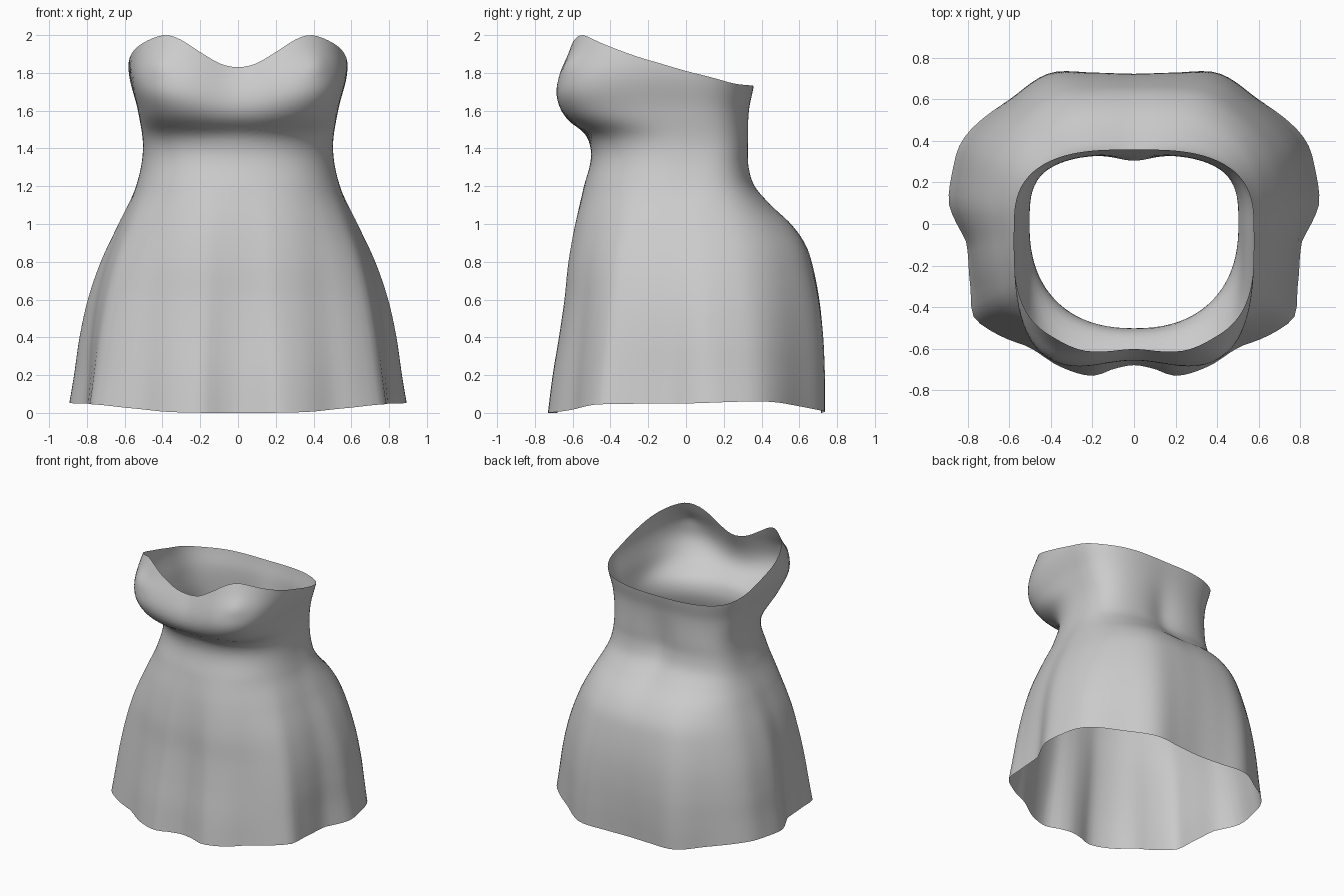
import bpy, math

cube = bpy.data.objects.get("Cube")
if cube:
    bpy.data.objects.remove(cube, do_unlink=True)


def spline(keys):
    """Smooth curve through (position, value) pairs."""
    last = len(keys) - 1

    def slope(i):
        a, b = keys[max(i - 1, 0)], keys[min(i + 1, last)]
        return (b[1] - a[1]) / (b[0] - a[0])

    def curve(p):
        p = min(max(p, keys[0][0]), keys[-1][0])
        i = 0
        while i < last - 1 and p > keys[i + 1][0]:
            i += 1
        (x0, y0), (x1, y1) = keys[i], keys[i + 1]
        h = x1 - x0
        t = (p - x0) / h
        s = 1 - t
        return (y0 * s * s * (1 + 2 * t) + y1 * t * t * (1 + 2 * s)
                + h * t * s * (slope(i) * s - slope(i + 1) * t))
    return curve


def half_ring(keys):
    """Spline over 0 to 180 degrees, level where the two halves meet."""
    before = (-keys[1][0], keys[1][1])
    after = (360 - keys[-2][0], keys[-2][1])
    return spline([before] + keys + [after])


# Body profiles by height
side = spline([(0, .91), (.2, .875), (.4, .845), (.6, .80), (.8, .73), (1, .635),
               (1.2, .54), (1.4, .503), (1.6, .53), (1.8, .578), (2, .57)])
front = spline([(0, .735), (.2, .71), (.4, .677), (.6, .648), (.8, .628), (1, .592),
                (1.2, .54), (1.32, .507), (1.4, .505), (1.48, .54), (1.55, .64),
                (1.62, .695), (1.7, .715), (1.8, .702), (1.9, .665), (2, .635)])
back = spline([(0, .72), (.2, .727), (.4, .725), (.6, .707), (.8, .667), (.9, .63),
               (1, .56), (1.1, .455), (1.2, .37), (1.3, .338), (1.4, .334),
               (1.6, .337), (1.75, .362), (2, .37)])
front_square = spline([(0, 2.5), (1.2, 2.4), (1.45, 2.4), (1.6, 3.4), (1.7, 3.9),
                       (1.82, 3.6), (2, 2.9)])
back_square = spline([(0, 2.5), (1, 2.6), (1.35, 3.3), (1.6, 2.9), (2, 2.8)])
cleavage = spline([(0, 0), (1.4, 0), (1.5, .01), (1.7, .09), (1.83, .13), (2, .13)])

# Edges by angle in degrees from the front
rim_height = half_ring([(0, 1.83), (9, 1.85), (18, 1.91), (27, 1.975), (34, 2), (40, 1.99),
                        (49, 1.955), (66, 1.885), (80, 1.84), (90, 1.81), (100, 1.785),
                        (117, 1.745), (135, 1.735), (180, 1.73)])
hem_height = half_ring([(0, 0), (28, .005), (45, .025), (59, .045), (90, .05),
                        (117, .06), (135, .035), (151, .01), (180, 0)])
hem_radius = half_ring([(0, .68), (8, .705), (15, .757), (27, .774), (40, .78), (48, .83),
                        (55, .877), (60, .9), (69, .85), (83, .816), (90, .86), (96, .905),
                        (106, .92), (116, .928), (135, .849), (151, .832), (165, .75),
                        (180, .715)])


def body_radius(a, z):
    if math.cos(a) > 0:
        depth, n = front(z), front_square(z)
    else:
        depth, n = back(z), back_square(z)
    return ((abs(math.sin(a)) / side(z)) ** n + (abs(math.cos(a)) / depth) ** n) ** (-1 / n)


def dress_point(a, v):
    deg = abs(math.degrees(a))
    z = hem_height(deg) * (1 - v) + rim_height(deg) * v
    r = body_radius(a, z)
    # Folds fade from the hem up to the waist
    fold = hem_radius(deg) / body_radius(a, 0) - 1
    r *= 1 + fold * max(0, 1 - z / 1.2) ** .9
    x = r * math.sin(a)
    if math.cos(a) > 0:
        # Bust: valley in the middle and a small point on each side
        r *= 1 - cleavage(z) * math.exp(-(x / .24) ** 2)
        r += .015 * math.exp(-((abs(x) - .41) ** 2 + (z - 1.84) ** 2) / .003)
    else:
        # Shallow valley down the middle of the back
        r -= .03 * math.exp(-(x / .12) ** 2 - ((z - 1.3) / .25) ** 2)
    return r * math.sin(a), -r * math.cos(a), z


# Dress: one open shell lofted from hem to rim
COLS, ROWS = 120, 70
verts = [dress_point(math.tau * c / COLS - math.pi, row / ROWS)
         for row in range(ROWS + 1) for c in range(COLS)]
faces = []
for row in range(ROWS):
    for c in range(COLS):
        d = (c + 1) % COLS
        faces.append((row * COLS + c, row * COLS + d,
                      (row + 1) * COLS + d, (row + 1) * COLS + c))
mesh = bpy.data.meshes.new("dress")
mesh.from_pydata(verts, [], faces)
mesh.shade_smooth()
dress = bpy.data.objects.new("dress", mesh)
bpy.context.collection.objects.link(dress)

# Plain grey cloth
cloth = bpy.data.materials.new("light grey cloth")
cloth.use_nodes = True
grey = (.6, .6, .6, 1)
cloth.diffuse_color = grey
cloth.node_tree.nodes["Principled BSDF"].inputs["Base Color"].default_value = grey
mesh.materials.append(cloth)
